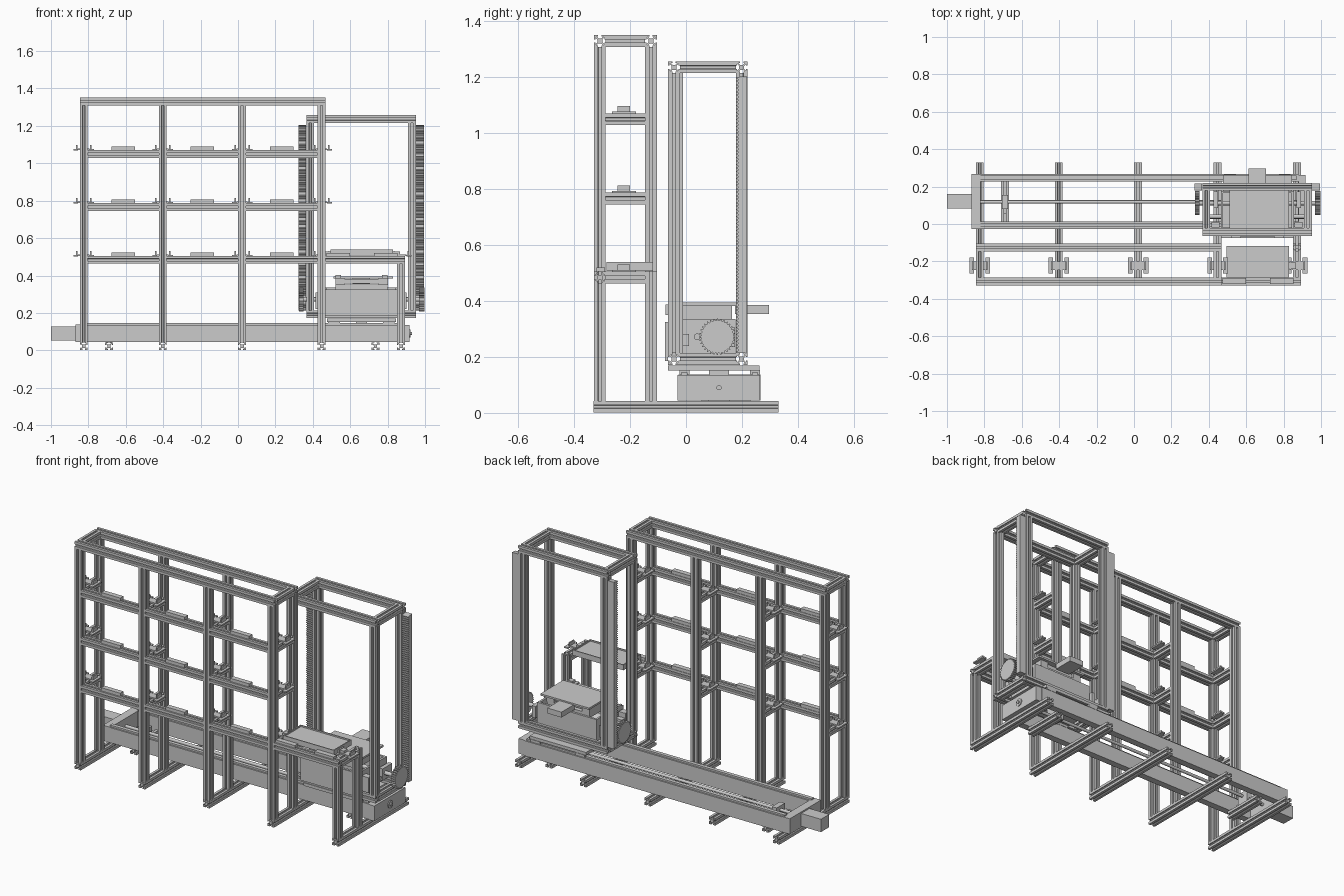
import bpy, bmesh, math
from mathutils import Vector, Matrix

if "Cube" in bpy.data.objects:
    bpy.data.objects.remove(bpy.data.objects["Cube"])


def finish(name, bm):
    bmesh.ops.recalc_face_normals(bm, faces=bm.faces)
    me = bpy.data.meshes.new(name)
    bm.to_mesh(me)
    bm.free()
    ob = bpy.data.objects.new(name, me)
    bpy.context.collection.objects.link(ob)
    return ob


def box(name, x0, x1, y0, y1, z0, z1):
    bm = bmesh.new()
    m = Matrix.Translation(((x0 + x1) / 2, (y0 + y1) / 2, (z0 + z1) / 2)) @ \
        Matrix.Diagonal((x1 - x0, y1 - y0, z1 - z0, 1))
    bmesh.ops.create_cube(bm, size=1, matrix=m)
    return finish(name, bm)


def prism(name, pts, a, b):
    """Extrude a 2D outline from point a to point b along a main axis."""
    a, b = Vector(a), Vector(b)
    d = b - a
    k = max(range(3), key=lambda i: abs(d[i]))
    u, v = Vector((0, 0, 0)), Vector((0, 0, 0))
    u[(k + 1) % 3], v[(k + 2) % 3] = 1, 1
    bm = bmesh.new()
    f = bm.faces.new([bm.verts.new(a + u * p + v * q) for p, q in pts])
    r = bmesh.ops.extrude_face_region(bm, geom=[f])
    bmesh.ops.translate(bm, vec=d, verts=[g for g in r["geom"] if isinstance(g, bmesh.types.BMVert)])
    # keep the starting cap so the prism is closed
    if not f.is_valid:
        bm.faces.new([w for w in bm.verts][:len(pts)])
    return finish(name, bm)


def ring(r, n=32):
    return [(r * math.cos(i * math.tau / n), r * math.sin(i * math.tau / n)) for i in range(n)]


def rod(name, a, b, r, n=32):
    ob = prism(name, ring(r, n), a, b)
    for p in ob.data.polygons:
        p.use_smooth = len(p.vertices) == 4
    ob.data.set_sharp_from_angle(angle=math.radians(30))
    return ob


# Slotted extrusion cross-section: one side, turned four times
H = 0.021
SIDE = [(H, -H), (H, -.006), (.016, -.006), (.016, -.012), (.009, -.005),
        (.009, .005), (.016, .012), (.016, .006), (H, .006)]
PROFILE = []
for q in range(4):
    for x, y in SIDE:
        for _ in range(q):
            x, y = -y, x
        PROFILE.append((x, y))


def beam(name, a, b):
    return prism(name, PROFILE, a, b)


# Storage rack: feet, posts, top frame
YF, YB = -0.308, -0.125
COLS = [-0.825, -0.402, 0.022, 0.447]
XE = 0.872
for x in COLS + [XE]:
    beam("foot_beam", (x, -.33, .022), (x, .33, .022))
for x in (-0.69, 0.735):
    beam("short_foot_beam", (x, .0, .022), (x, .24, .022))
for y in (YF, YB):
    for x in COLS:
        beam("rack_post", (x, y, .043), (x, y, 1.309))
    beam("end_post", (XE, y, .043), (XE, y, .463 if y == YF else .505))
    beam("rack_top_rail", (-.846, y, 1.33), (.468, y, 1.33))
for x in (COLS[0], COLS[-1]):
    beam("rack_top_tie", (x, YF + H, 1.33), (x, YB - H, 1.33))


# Shelf arms with locating cradles, and front shelf rails with stop plates
def shelf_arm(x, z):
    beam("shelf_arm", (x, YF + H, z), (x, YB - H, z))
    t = z + H
    box("cradle_base", x - .03, x + .03, -.245, -.2, t, t + .008)
    for s in (-1, 1):
        xa, xb = sorted((x + s * .03, x + s * .055))
        box("cradle_foot", xa, xb, -.265, -.178, t - .002, t + .006)
        xa, xb = sorted((x + s * .033, x + s * .041))
        box("cradle_lip", xa, xb, -.245, -.2, t, t + .026)


LEVELS = (0.484, 0.767, 1.05)
for z in LEVELS:
    for x in COLS + ([XE] if z == LEVELS[0] else []):
        shelf_arm(x, z)
    for x0, x1 in zip(COLS, COLS[1:]):
        beam("shelf_front_rail", (x0 + H, YF, z), (x1 - H, YF, z))
        c = (x0 + x1) / 2
        box("stop_plate", c - .063, c + .063, YF - .012, YF + .018, z + H, z + .04)
beam("bay_front_rail", (COLS[-1] + H, YF, LEVELS[0]), (XE + H, YF, LEVELS[0]))
for c in (.535, .79):
    box("stop_plate", c - .063, c + .063, YF - .012, YF + .018, .505, .52)

# Pallet waiting in the end bay
box("pallet_floor", .495, .83, -.285, -.118, .508, .532)
for y in (-.285, -.124):
    box("pallet_rim", .495, .83, y, y + .006, .508, .54)
for x in (.495, .824):
    box("pallet_rim", x, x + .006, -.285, -.118, .508, .54)
for x in (.46, .83):
    box("pallet_lug", x, x + .035, -.24, -.205, .51, .528)

# Linear axis: side beams, guide rails, end blocks, motor, screw
for y in (-.006, .247):
    box("axis_side_beam", -.82, .88, y - .02, y + .02, .045, .135)
    box("axis_guide_rail", -.83, .87, y - .011, y + .011, .135, .145)
box("axis_motor_end", -.87, -.82, -.027, .267, .045, .137)
box("axis_far_end", .88, .918, -.03, .262, .045, .135)
box("axis_motor", -1, -.87, .082, .16, .052, .128)
rod("drive_screw", (-.82, .118, .09), (.93, .118, .09), .009, 24)
rod("screw_end_bearing", (.918, .118, .09), (.923, .118, .09), .022)
box("screw_support", -.706, -.674, .08, .156, .043, .115)
box("screw_support_foot", -.699, -.681, .055, .23, .043, .06)

# Travelling carriage
box("carriage_plate", .475, .845, -.065, .262, .152, .17)
for x in (.482, .775):
    for y in (-.006, .247):
        box("guide_block", x, x + .063, y - .018, y + .018, .138, .153)
box("screw_nut", .63, .69, .083, .153, .072, .153)

# Mast frame
MX, MY = (.386, .93), (-.043, .199)
for z in (.193, 1.236):
    for y in MY:
        beam("mast_cross_rail", (.365, y, z), (.951, y, z))
    for x in MX:
        beam("mast_side_rail", (x, MY[0] + H, z), (x, MY[1] - H, z))
for x in MX:
    for y in MY:
        beam("mast_post", (x, y, .214), (x, y, 1.215))
    box("mast_guide_strip", x - .01, x + .01, -.022, -.01, .214, 1.215)

# Toothed racks and their drive gears
PITCH = 0.0125
teeth = [(.217, .213), (.217, 1.205)]
for i in range(79, -1, -1):
    z = .213 + i * PITCH * .992
    teeth += [(.186, z + .009), (.179, z + .007), (.179, z + .004), (.186, z + .002)]
GEAR = []
for i in range(32):
    for off, r in ((-.3, .058), (-.12, .065), (.12, .065), (.3, .058)):
        t = (i + off) * math.tau / 32
        GEAR.append((r * math.cos(t), r * math.sin(t)))
for x0, x1, side in ((.323, .364, -1), (.953, .994, 1)):
    prism("toothed_rack", teeth, (x0, 0, 0), (x1, 0, 0))
    g0, g1 = (.325, .35) if side < 0 else (.968, .998)
    prism("drive_gear", GEAR, (g0, .112, .272), (g1, .112, .272))
rod("gear_shaft", (.335, .112, .272), (.985, .112, .272), .012, 24)

# Lift carriage: open box between the mast posts
box("lift_floor", .465, .855, -.02, .175, .205, .217)
box("lift_front_wall", .465, .855, -.075, -.064, .185, .325)
box("lift_back_wall", .465, .855, .165, .177, .205, .335)
for x in (.465, .843):
    box("lift_side_wall", x, x + .012, -.064, .17, .205, .335)
for s in (-1, 1):
    cx = .658 + s * .222
    box("lift_side_block", cx - .022, cx + .022, -.02, .01, .24, .282)
    box("lift_slide_plate", cx - .022, cx + .022, -.06, -.022, .22, .31)
    box("shaft_bearing", cx - .012, cx + .012, .085, .175, .235, .305)
    rod("guide_roller", (cx - .03, .04, .272), (cx + .03, .04, .272), .012, 20)
rod("lift_motor", (.52, .04, .262), (.76, .04, .262), .035)

# Telescopic fork: base, slides, platform and rear motor
box("fork_base", .52, .80, -.06, .165, .325, .352)
for x in (.52, .752):
    box("fork_slide", x, x + .05, -.074, .165, .35, .387)
for x in (.52, .77):
    box("fork_stop", x, x + .03, -.06, -.03, .385, .402)
box("fork_cross_block", .57, .752, -.066, .15, .358, .382)
box("fork_platform", .51, .83, -.03, .182, .383, .394)
box("fork_motor", .612, .705, .175, .296, .354, .386)
